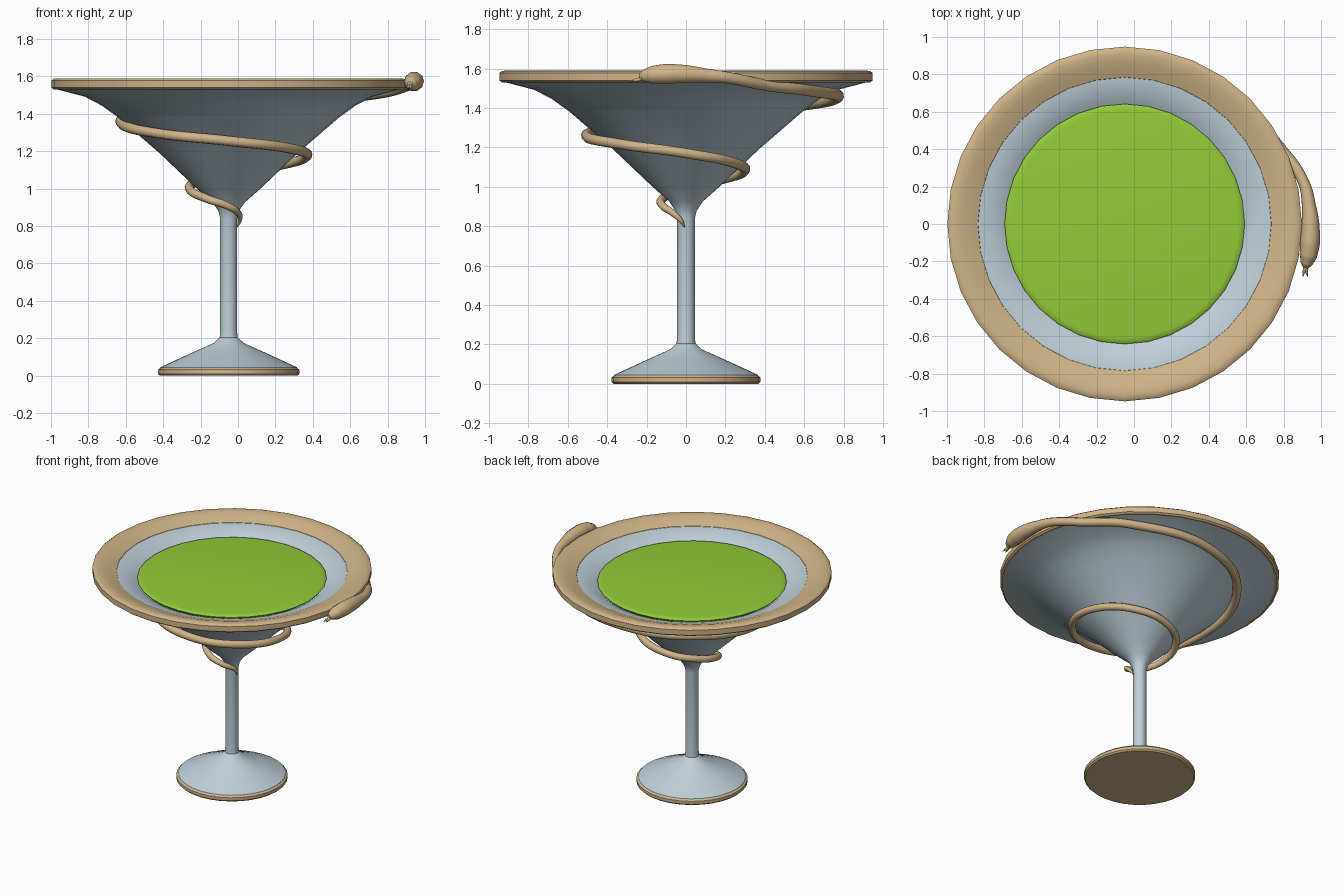
import bpy, math
from math import cos, sin, radians, pi

if "Cube" in bpy.data.objects:
    bpy.data.objects.remove(bpy.data.objects["Cube"])

CX = -0.05   # axis of the glass
SIDES = 32


def material(name, rgb):
    m = bpy.data.materials.new(name)
    m.diffuse_color = (*rgb, 1)
    m.use_nodes = True
    m.node_tree.nodes["Principled BSDF"].inputs["Base Color"].default_value = m.diffuse_color
    return m


glass = material("pale_glass", (0.52, 0.63, 0.69))
gold = material("gold", (0.63, 0.46, 0.25))
green = material("green_liquid", (0.29, 0.60, 0.04))


def smooth(ob, angle):
    bpy.ops.object.select_all(action='DESELECT')
    ob.select_set(True)
    bpy.context.view_layer.objects.active = ob
    bpy.ops.object.shade_smooth_by_angle(angle=radians(angle))


def lathe(name, profile, mat, closed=False, angle=35):
    """Spin an (r, z) profile, listed bottom-outside-top, around the glass axis."""
    verts, rings, faces = [], [], []
    for r, z in profile:
        n = 1 if r == 0 else SIDES
        rings.append([len(verts) + i for i in range(n)])
        verts += [(CX + r * sin(2 * pi * i / SIDES), -r * cos(2 * pi * i / SIDES), z) for i in range(n)]
    pairs = list(zip(rings, rings[1:]))
    if closed:
        pairs.append((rings[-1], rings[0]))
    for a, b in pairs:
        for i in range(SIDES):
            j = (i + 1) % SIDES
            if len(a) == 1:
                faces.append((a[0], b[j], b[i]))
            elif len(b) == 1:
                faces.append((a[i], a[j], b[0]))
            else:
                faces.append((a[i], a[j], b[j], b[i]))
    me = bpy.data.meshes.new(name)
    me.from_pydata(verts, [], faces)
    me.materials.append(mat)
    ob = bpy.data.objects.new(name, me)
    bpy.context.collection.objects.link(ob)
    smooth(ob, angle)
    return ob


# Foot, stem and bowl, outside then inside
lathe("glass_body", [
    (0, 0.03), (0.37, 0.03), (0.365, 0.045), (0.22, 0.112), (0.08, 0.175), (0.048, 0.205),
    (0.045, 0.24), (0.045, 0.84), (0.055, 0.88), (0.085, 0.925), (0.17, 1.0),
    (0.37, 1.19), (0.59, 1.38), (0.68, 1.445), (0.77, 1.492), (0.935, 1.535),
    (0.78, 1.55), (0.65, 1.50), (0.57, 1.44), (0.35, 1.25), (0.15, 1.06), (0, 0.98)], glass)

# Gold band under the foot
lathe("foot_band", [(0, 0), (0.368, 0), (0.378, 0.01), (0.378, 0.032), (0.365, 0.042), (0, 0.042)], gold)

# Gold rim, sloping inward to the bowl
lathe("rim", [
    (0.78, 1.542), (0.935, 1.53), (0.948, 1.54), (0.948, 1.578), (0.935, 1.588),
    (0.91, 1.59), (0.87, 1.583), (0.82, 1.565), (0.785, 1.552)], gold, closed=True)

# Liquid with a rounded edge
lathe("liquid", [(0, 1.42), (0.55, 1.44), (0.635, 1.495), (0.642, 1.505), (0.632, 1.513), (0.61, 1.516), (0, 1.516)],
      green)


def tube(name, points):
    """Smooth tube through (x, y, z, radius) points."""
    cu = bpy.data.curves.new(name, 'CURVE')
    cu.dimensions = '3D'
    cu.bevel_depth = 1
    cu.bevel_resolution = 3
    cu.resolution_u = 8
    cu.use_fill_caps = True
    sp = cu.splines.new('BEZIER')
    sp.bezier_points.add(len(points) - 1)
    for bp, (x, y, z, r) in zip(sp.bezier_points, points):
        bp.co = (x, y, z)
        bp.radius = r
        bp.handle_left_type = bp.handle_right_type = 'AUTO'
    cu.materials.append(gold)
    ob = bpy.data.objects.new(name, cu)
    bpy.context.collection.objects.link(ob)
    bpy.ops.object.select_all(action='DESELECT')
    ob.select_set(True)
    bpy.context.view_layer.objects.active = ob
    bpy.ops.object.convert(target='MESH')
    smooth(bpy.context.object, 60)


# Snake: head resting beside the rim, body coiling down the bowl to the stem
head = [(0.918, -0.235, 1.56, 0.014), (0.922, -0.215, 1.562, 0.031), (0.932, -0.17, 1.568, 0.047),
        (0.941, -0.10, 1.573, 0.053), (0.943, 0.0, 1.572, 0.048), (0.935, 0.1, 1.565, 0.037),
        (0.908, 0.22, 1.552, 0.030)]
coil = [  # angle, distance from axis, height, thickness
    (25, 0.93, 1.517, 0.029), (45, 0.87, 1.49, 0.030), (90, 0.76, 1.45, 0.031), (135, 0.66, 1.40, 0.030),
    (180, 0.568, 1.345, 0.028), (225, 0.535, 1.295, 0.027), (270, 0.503, 1.255, 0.027),
    (315, 0.46, 1.215, 0.027), (360, 0.415, 1.17, 0.026), (405, 0.35, 1.12, 0.026),
    (450, 0.292, 1.075, 0.025), (495, 0.245, 1.035, 0.025), (540, 0.203, 0.99, 0.024),
    (585, 0.16, 0.945, 0.022), (630, 0.12, 0.905, 0.020), (670, 0.085, 0.865, 0.017),
    (695, 0.065, 0.83, 0.012), (712, 0.047, 0.795, 0.003)]
tube("snake", head + [(CX + d * cos(radians(a)), d * sin(radians(a)), z, t) for a, d, z, t in coil])

# Forked tongue
for side, x in (("left", 0.903), ("right", 0.927)):
    tube("tongue_" + side, [(0.918, -0.215, 1.55, 0.012), ((x + 0.918) / 2, -0.25, 1.543, 0.009),
                            (x, -0.28, 1.537, 0.002)])
